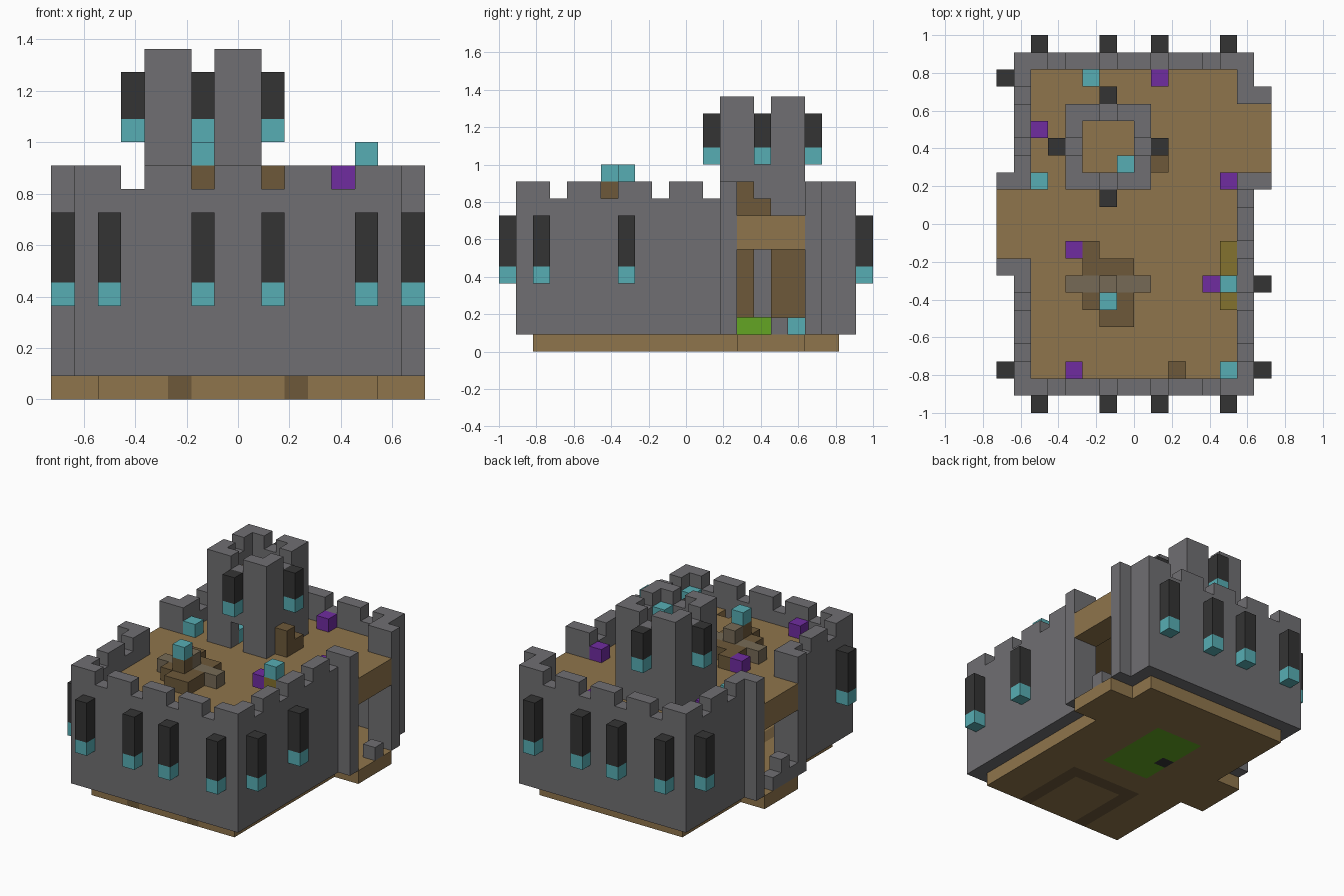
import bpy, bmesh
from itertools import product
from mathutils import Vector

if "Cube" in bpy.data.objects:
    bpy.data.objects.remove(bpy.data.objects["Cube"], do_unlink=True)

U = 1 / 11                      # edge of one building block
NX, NY = 16, 22                 # blocks across and deep


def material(name, hexa):
    def lin(c):
        return c / 12.92 if c < 0.04045 else ((c + 0.055) / 1.055) ** 2.4
    col = [lin(int(hexa[n:n + 2], 16) / 255) for n in (0, 2, 4)] + [1]
    m = bpy.data.materials.new(name)
    m.diffuse_color = col
    m.use_nodes = True
    m.node_tree.nodes["Principled BSDF"].inputs["Base Color"].default_value = col
    return m


STONE = material("grey stone", "706f72")
PLANK = material("tan plank", "8f754c")
WOOD = material("dark wood", "6d593a")
LOG = material("grey brown log", "766a56")
BLACK = material("black cloth", "343434")
TEAL = material("teal", "57aeb4")
PURPLE = material("purple", "702ca0")
OLIVE = material("olive", "84722e")
GREEN = material("green", "64a523")


def span(a, b):
    return range(a, b + 1)


def block(i, j, k):
    """Set of cells in a box of inclusive ranges; a single int is one layer."""
    return set(product(*[(r,) if isinstance(r, int) else r for r in (i, j, k)]))


def build(name, mat, cells):
    """Outer skin of a set of cells, with flat areas merged."""
    bm = bmesh.new()
    for c in cells:
        for axis, sign in product(range(3), (0, 1)):
            n = list(c)
            n[axis] += 1 if sign else -1
            if tuple(n) in cells:
                continue
            quad = []
            for a, b in ((0, 0), (1, 0), (1, 1), (0, 1)):
                p = Vector(c)
                p[axis] += sign
                p[(axis + 1) % 3] += a
                p[(axis + 2) % 3] += b
                quad.append(((p.x - NX / 2) * U, (p.y - NY / 2) * U, p.z * U))
            if not sign:
                quad.reverse()
            bm.faces.new([bm.verts.new(q) for q in quad])
    bmesh.ops.remove_doubles(bm, verts=bm.verts, dist=U / 100)
    bmesh.ops.dissolve_limit(bm, angle_limit=0.01, verts=bm.verts, edges=bm.edges)
    me = bpy.data.meshes.new(name)
    bm.to_mesh(me)
    bm.free()
    me.materials.append(mat)
    ob = bpy.data.objects.new(name, me)
    bpy.context.collection.objects.link(ob)
    return ob


def ring(i0, i1, j0, j1, ks):
    return block(span(i0, i1), span(j0, j1), ks) - \
        block(span(i0 + 1, i1 - 1), span(j0 + 1, j1 - 1), ks)


# Gate openings: the right-hand gate and the left-hand gate
east, west = span(14, 17), span(9, 12)
east_x, west_x = span(14, 15), span(0, 1)

# Base slab with gate steps and inlaid floor patterns
rug = block(span(6, 9), span(10, 15), 0)
inlay = {c for c in block(span(5, 10), span(2, 7), 0) if c[0] in (5, 10) or c[1] == 7}
drain = block(6, 12, 0)
base = block(span(2, 13), span(2, 19), 0) | block(east_x, east, 0) | block(west_x, west, 0)
build("base", PLANK, base - rug - inlay)
build("base_inlay", WOOD, inlay)
build("base_rug", GREEN, rug - drain)
build("base_drain", BLACK, drain)

# Curtain wall with battlements, every third block left out
wall = ring(1, 14, 1, 20, span(1, 8))
for i, j, k in ring(1, 14, 1, 20, 9):
    along = i if j in (1, 20) else j
    if along % 3:
        wall.add((i, j, k))
wall -= block(14, east, span(1, 9)) | block(1, west, span(1, 9))
for j in (east[0] - 1, east[-1] + 1):
    wall |= block(east_x, j, span(1, 9))
for j in (west[0] - 1, west[-1] + 1):
    wall |= block(west_x, j, span(1, 9))
build("curtain_wall", STONE, wall)

# Loose stones by the gates
build("gate_rubble", STONE, block(15, 16, 1) | block(0, 11, 1)
      | block(0, span(9, 10), 1) | block(0, 10, 2))

# Upper deck running out over both gates
deck = block(span(2, 13), span(2, 19), 7) - block(10, 2, 7)
deck |= block(east_x, east, span(6, 7)) | block(west_x, west, span(6, 7))
build("upper_deck", PLANK, deck)

# Ground floor furnishings
build("rug_step", GREEN, block(span(6, 9), span(10, 15), 1))
build("inner_panels", WOOD, block(11, 14, span(2, 5)) | block(11, span(16, 17), span(2, 5)))
build("inner_pillar", STONE, block(10, 15, span(2, 5)))
build("floor_lamp", TEAL, block(12, 17, 1))

# Tower with a doorway and notched top
tower = ring(4, 8, 13, 17, span(8, 14))
tower -= block(6, (13, 17), 14) | block((4, 8), 15, 14)
tower -= block(6, 13, span(8, 9))
build("tower", STONE, tower)
build("tower_floor", PLANK, block(span(5, 7), span(14, 16), 12))
build("tower_lamps", TEAL, block(7, 14, 13) | block(5, 14, 8))
build("tower_stairs", WOOD, block(9, 14, span(8, 9)) | block(9, 15, 8))

# Banners: black cloth with a teal hem
banners = [(i, j, 4, 3) for i in (2, 6, 9, 13) for j in (0, 21)]
banners += [(0, 2, 4, 3), (0, 19, 4, 3), (15, 2, 4, 3), (15, 7, 4, 3)]
banners += [(6, 12, 11, 2), (6, 18, 11, 2), (3, 15, 11, 2), (9, 15, 11, 2)]
cloth, hem = set(), set()
for i, j, k, tall in banners:
    hem |= block(i, j, k)
    cloth |= block(i, j, span(k + 1, k + tall))
build("banner_cloth", BLACK, cloth)
build("banner_hems", TEAL, hem)

# Wood pile topped with a lamp
pile = block(span(5, 7), (6, 8), 8) | block(span(6, 7), 5, 8) | block(5, 9, 8)
build("wood_pile", WOOD, pile | block(6, 6, 9))
build("pile_logs", LOG, block(span(4, 8), 7, 8) | block(6, 7, 9))
build("pile_lamp", TEAL, block(6, 6, 10))

# Bench by the wall
build("bench", OLIVE, block(13, span(6, 9), 8) | block(13, 7, 9))
build("bench_lamp", TEAL, block(13, 7, 10))
build("bench_cushion", PURPLE, block(12, 7, 9))

# Scattered cubes on the deck
for name, mat, spots in (
        ("deck_lamp", TEAL, ((5, 19), (2, 13), (13, 2))),
        ("deck_crate", PURPLE, ((9, 19), (2, 16), (13, 13), (4, 9), (4, 2)))):
    for i, j in spots:
        build(name, mat, block(i, j, 8))
